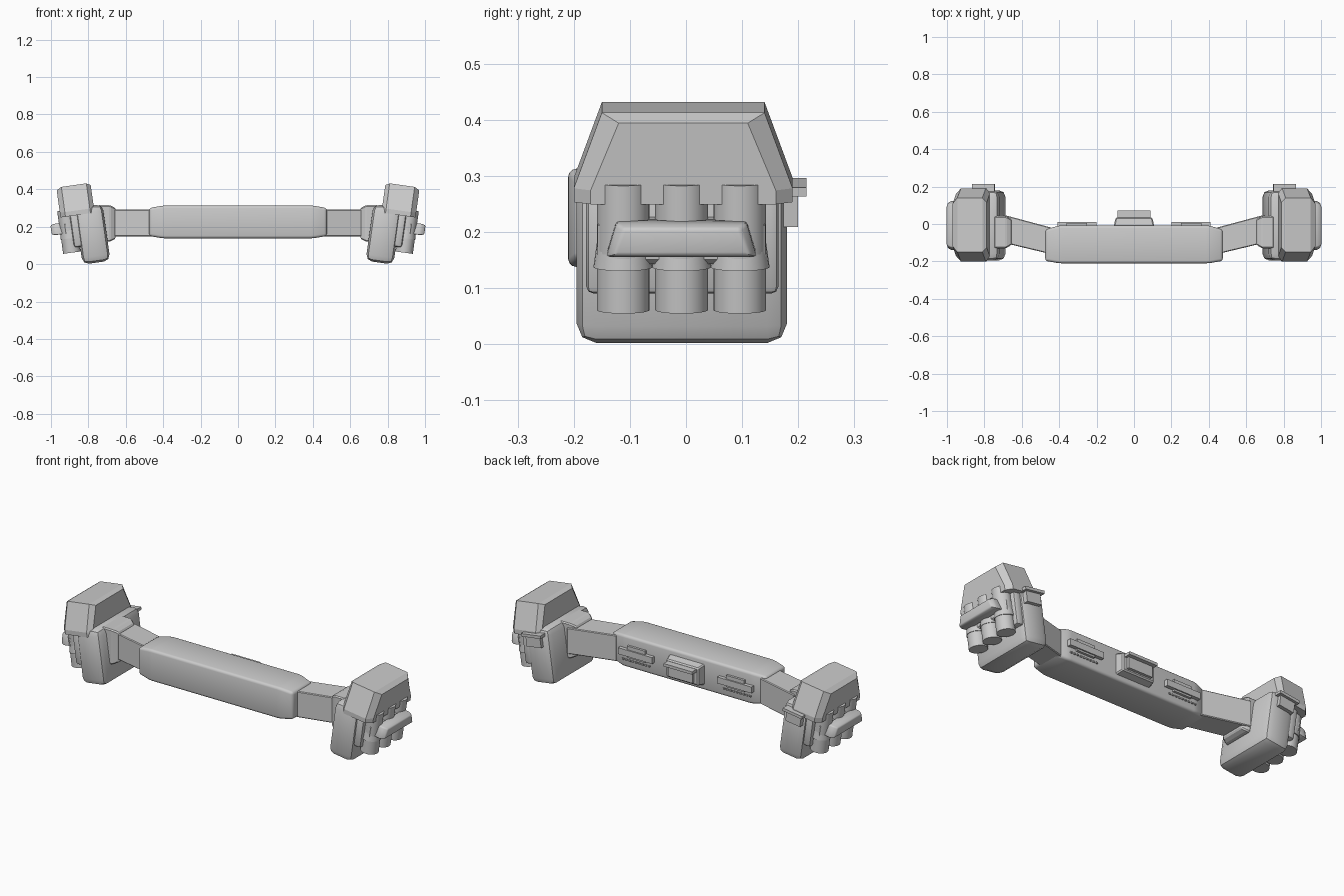
import bpy
import bmesh
from math import radians
from mathutils import Matrix, Vector

cube = bpy.data.objects.get("Cube")
if cube:
    bpy.data.objects.remove(cube, do_unlink=True)

GREY = (0.6, 0.6, 0.6, 1)
mat = bpy.data.materials.new("plain grey")
mat.use_nodes = True
mat.diffuse_color = GREY
mat.node_tree.nodes["Principled BSDF"].inputs["Base Color"].default_value = GREY

STILL = Matrix.Identity(4)
MIRROR = Matrix.Scale(-1, 4, (1, 0, 0))


def finish(name, bm, xf, bevel=0, segs=1):
    """Bevel, place and turn a bmesh into an object."""
    if bevel:
        bmesh.ops.bevel(bm, geom=bm.edges[:], offset=bevel, segments=segs,
                        profile=0.5, affect='EDGES', clamp_overlap=True)
    bm.transform(xf)
    bmesh.ops.recalc_face_normals(bm, faces=bm.faces[:])
    me = bpy.data.meshes.new(name)
    bm.to_mesh(me)
    bm.free()
    me.materials.append(mat)
    ob = bpy.data.objects.new(name, me)
    bpy.context.collection.objects.link(ob)
    if segs > 1 or "shell" in name:
        bpy.ops.object.select_all(action='DESELECT')
        ob.select_set(True)
        bpy.context.view_layer.objects.active = ob
        bpy.ops.object.shade_smooth_by_angle(angle=radians(35))
    return ob


def loft(name, rings, xf=STILL, bevel=0, segs=1):
    """Skin a list of equal-length rings and cap both ends."""
    bm = bmesh.new()
    rows = [[bm.verts.new(p) for p in ring] for ring in rings]
    n = len(rows[0])
    for a, b in zip(rows, rows[1:]):
        for i in range(n):
            j = (i + 1) % n
            bm.faces.new((a[i], a[j], b[j], b[i]))
    bm.faces.new(rows[0])
    bm.faces.new(rows[-1])
    return finish(name, bm, xf, bevel, segs)


def rect(x, y0, y1, z0, z1):
    return [(x, y0, z0), (x, y1, z0), (x, y1, z1), (x, y0, z1)]


def box(name, x, y, z, xf=STILL, bevel=0, segs=1):
    return loft(name, [rect(x[0], *y, *z), rect(x[1], *y, *z)], xf, bevel, segs)


def tube(name, x, y, z0, z1, r0, r1, xf):
    bm = bmesh.new()
    bmesh.ops.create_cone(bm, cap_ends=True, segments=28, radius1=r0, radius2=r1,
                          depth=z1 - z0,
                          matrix=Matrix.Translation((x, y, (z0 + z1) / 2)))
    return finish(name, bm, xf)


# Padded front section, narrowing at both ends
end = (-0.197, -0.03, 0.15, 0.30)
full = (-0.21, -0.008, 0.138, 0.313)
loft("belt_pad", [rect(-0.475, *end), rect(-0.40, *full),
                  rect(0.40, *full), rect(0.475, *end)], bevel=0.014, segs=3)

# Central buckle on the inside of the pad
Y = Vector((0, 1, 0))


def plate(name, x, z, y0, y1, taper=0, xf=STILL, bevel=0):
    def ring(y, t):
        return [(x[0] + t, y, z[0] + t), (x[1] - t, y, z[0] + t),
                (x[1] - t, y, z[1] - t), (x[0] + t, y, z[1] - t)]
    return loft(name, [ring(y0, 0), ring(y1, taper)], xf, bevel)


plate("buckle_base", (-0.11, 0.11), (0.165, 0.285), -0.02, 0.035, 0.012, bevel=0.006)
plate("buckle_block", (-0.075, 0.075), (0.19, 0.25), 0.03, 0.05)
plate("buckle_lip", (-0.088, 0.088), (0.25, 0.266), 0.03, 0.072)

for side, flip in (("left", STILL), ("right", MIRROR)):
    # Flat clip with a row of stitches on the inside of the pad
    plate(side + "_clip_bar", (0.20, 0.41), (0.21, 0.245), -0.02, 0.012, xf=flip)
    plate(side + "_clip_tab", (0.25, 0.36), (0.20, 0.265), -0.02, 0.005, xf=flip)
    for i in range(9):
        x = 0.225 + i * 0.02
        plate(side + "_stitch", (x, x + 0.011), (0.178, 0.186), -0.02, -0.002, xf=flip)

    # Strap and the bracket that joins it to the pouch
    loft(side + "_strap", [rect(0.44, -0.162, -0.02, 0.148, 0.292),
                           rect(0.70, -0.10, 0.05, 0.148, 0.292)], flip, 0.004)
    loft(side + "_bracket", [rect(0.655, -0.112, 0.025, 0.135, 0.30),
                             rect(0.685, -0.13, 0.042, 0.12, 0.315),
                             rect(0.75, -0.13, 0.042, 0.12, 0.315)], flip, 0.006)

    # Pouch group leans outward at the top
    lean = flip @ Matrix.Translation((0.8, 0, 0.21)) @ Matrix.Rotation(radians(8), 4, 'Y')
    box(side + "_pouch", (-0.09, 0.06), (-0.195, 0.18), (-0.206, 0.10), lean, 0.035, 2)

    # Sloped lid with chamfered inner and outer faces
    def lid(u, t):
        return [(u, -0.2 + t, 0.06), (u, 0.19 - t, 0.06), (u, 0.19 - t, 0.085),
                (u, 0.14 - t, 0.221 - t / 2), (u, -0.15 + t, 0.221 - t / 2),
                (u, -0.2 + t, 0.085)]
    loft(side + "_pouch_lid", [lid(-0.042, 0.025), lid(-0.02, 0),
                               lid(0.115, 0), lid(0.142, 0.03)], lean)

    # Holder panel, shells, retaining sleeves and clamp bar
    box(side + "_holder_panel", (0.04, 0.092), (-0.178, 0.165), (-0.11, 0.07), lean, 0.014, 2)
    for y in (-0.112, -0.008, 0.096):
        tube(side + "_shell", 0.108, y, -0.135, 0.095, 0.047, 0.047, lean)
        tube(side + "_shell_sleeve", 0.105, y, -0.058, 0.034, 0.053, 0.04, lean)
    box(side + "_sleeve_band", (0.08, 0.135), (-0.158, 0.142), (-0.05, 0.03), lean, 0.01)
    loft(side + "_clamp_bar", [
        [(u, -0.142 + t, -0.03 + t / 2), (u, 0.126 - t, -0.03 + t / 2),
         (u, 0.108 - t, 0.031 - t / 2), (u, -0.124 + t, 0.031 - t / 2)]
        for u, t in ((0.14, 0), (0.18, 0), (0.201, 0.012))], lean, 0.006, 2)

    # Small hook on the back of the pouch
    plate(side + "_hook_block", (-0.05, 0.04), (0.005, 0.062), 0.16, 0.2, xf=lean)
    plate(side + "_hook_lip", (-0.065, 0.055), (0.062, 0.078), 0.16, 0.215, xf=lean)
